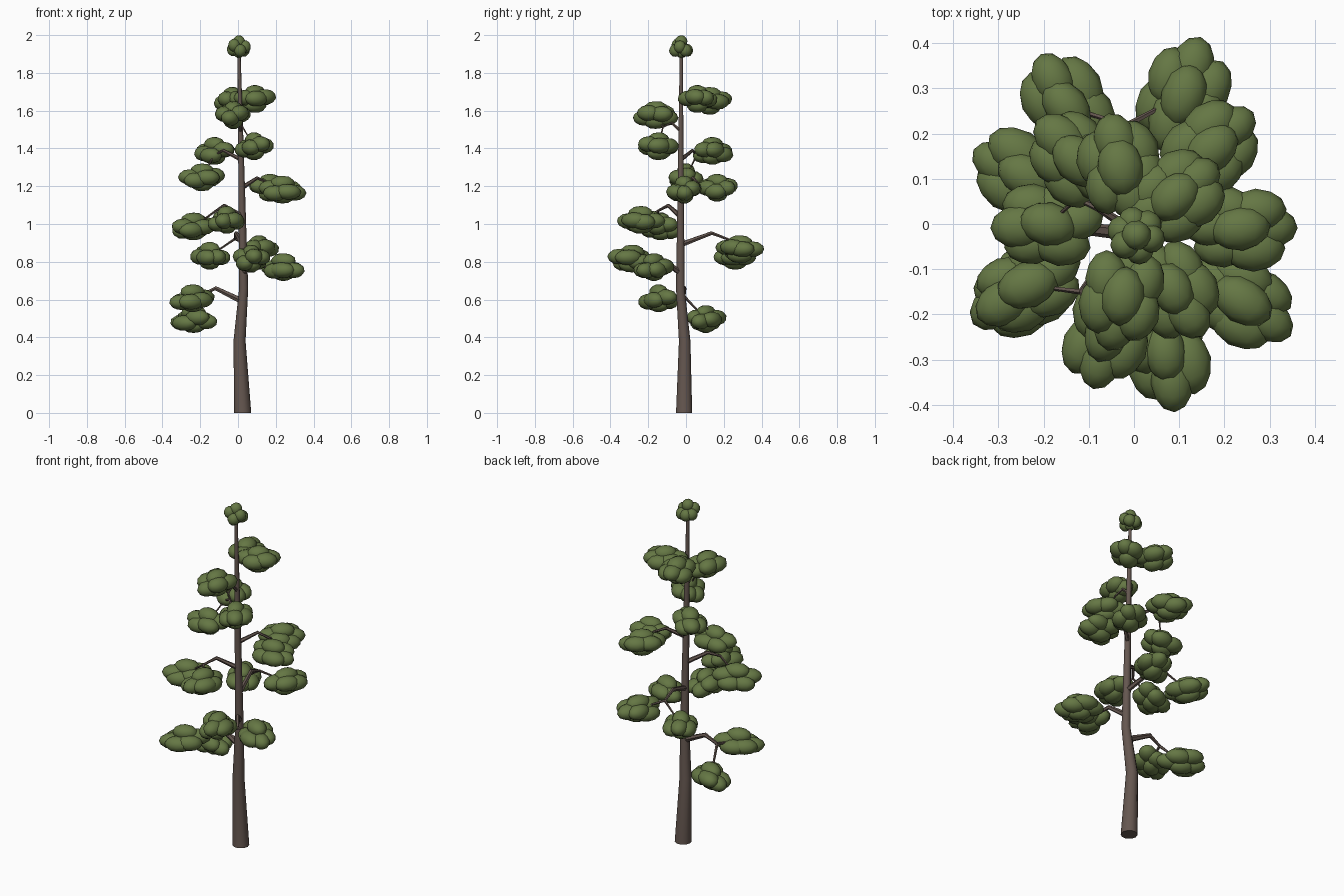
import bpy, bmesh, math, random
from mathutils import Vector, Matrix

if "Cube" in bpy.data.objects:
    bpy.data.objects.remove(bpy.data.objects["Cube"])

random.seed(4)

def material(name, color):
    m = bpy.data.materials.new(name)
    m.diffuse_color = (*color, 1)
    m.use_nodes = True
    m.node_tree.nodes["Principled BSDF"].inputs["Base Color"].default_value = m.diffuse_color
    return m

BARK = material("bark", (0.13, 0.095, 0.08))
LEAF = material("leaf", (0.13, 0.185, 0.058))

def finish(bm, name, mat, angle):
    bmesh.ops.recalc_face_normals(bm, faces=bm.faces)
    me = bpy.data.meshes.new(name)
    bm.to_mesh(me)
    bm.free()
    me.materials.append(mat)
    ob = bpy.data.objects.new(name, me)
    bpy.context.collection.objects.link(ob)
    bpy.ops.object.select_all(action='DESELECT')
    ob.select_set(True)
    bpy.context.view_layer.objects.active = ob
    bpy.ops.object.shade_smooth_by_angle(angle=math.radians(angle))

def tube(bm, points, radii, sides, level=False):
    """Tapered tube through the points; level keeps every ring horizontal."""
    pts = [Vector(p) for p in points]
    rings = []
    for i, (p, r) in enumerate(zip(pts, radii)):
        d = pts[min(i + 1, len(pts) - 1)] - pts[max(i - 1, 0)]
        rot = Matrix() if level else d.to_track_quat('Z', 'Y').to_matrix().to_4x4()
        rings.append([bm.verts.new(p + rot @ Vector((r * math.cos(a), r * math.sin(a), 0)))
                      for a in (2 * math.pi * k / sides for k in range(sides))])
    for a, b in zip(rings, rings[1:]):
        for k in range(sides):
            n = (k + 1) % sides
            bm.faces.new((a[k], a[n], b[n], b[k]))
    bm.faces.new(rings[0][::-1])
    bm.faces.new(rings[-1])

def foliage(name, centre, size, stretch=0.54):
    """Pad of overlapping ellipsoids pointing outward: top, bottom and a ring of six."""
    bm = bmesh.new()
    L, W, H = size
    spots = [(0, 0, 0.45), (0, 0, -0.4)]
    for k in range(6):
        a = k * math.pi / 3 + random.uniform(-0.15, 0.15)
        spots.append((0.5 * math.cos(a), 0.5 * math.sin(a), random.uniform(-0.3, 0.2)))
    turn = Matrix.Translation(centre) @ Matrix.Rotation(math.atan2(centre[1], centre[0]), 4, 'Z')
    for x, y, z in spots:
        f = random.uniform(0.94, 1.06)
        m = (turn @ Matrix.Translation((x * L, y * W, z * H))
             @ Matrix.Rotation(random.uniform(-0.2, 0.2), 4, 'Z')
             @ Matrix.Diagonal((stretch * L * f, 0.5 * W * f, 0.56 * H, 1))
             @ Matrix.Rotation(math.pi / 2, 4, 'Y'))
        bmesh.ops.create_icosphere(bm, subdivisions=2, radius=1, matrix=m)
    finish(bm, name, LEAF, 60)

# Trunk: x, y, z, radius
TRUNK = [(0.025, -0.01, 0, 0.045), (0.008, -0.007, 0.38, 0.032),
         (0.03, -0.03, 0.66, 0.024), (0.005, -0.025, 1.93, 0.008)]
bm = bmesh.new()
tube(bm, [t[:3] for t in TRUNK], [t[3] for t in TRUNK], 10, level=True)
finish(bm, "trunk", BARK, 40)

def trunk_at(z):
    for a, b in zip(TRUNK, TRUNK[1:]):
        if a[2] <= z <= b[2]:
            return Vector(a[:3]).lerp(Vector(b[:3]), (z - a[2]) / (b[2] - a[2]))

# Foliage pad centres, one pair per forked branch, from the bottom up
PADS = [
    ((-0.24, -0.145, 0.605), (-0.235, 0.105, 0.495)),
    ((0.24, -0.17, 0.77), (0.07, -0.285, 0.815)),
    ((-0.15, 0.26, 0.83), (0.11, 0.285, 0.865)),
    ((-0.235, -0.135, 0.985), (-0.06, -0.24, 1.02)),
    ((0.235, -0.01, 1.18), (0.17, 0.165, 1.19)),
    ((-0.125, 0.14, 1.385), (-0.19, 0, 1.245)),
    ((-0.025, -0.16, 1.575), (0.085, -0.145, 1.41)),
    ((0.09, 0.06, 1.66), (-0.03, 0.125, 1.65)),
]
for i, pads in enumerate(PADS):
    # Branch rises to a knee, then forks to its two pads
    r = 0.018 - 0.0013 * i
    start = trunk_at(0.59 + 0.15 * i)
    middle = (Vector(pads[0]) + Vector(pads[1])) / 2
    rise = 0.07 - 0.004 * i
    knee = Vector((middle.x * 0.5, middle.y * 0.5, start.z + rise))
    fork = Vector((middle.x * 0.8, middle.y * 0.8, start.z + rise * 0.5))
    bm = bmesh.new()
    tube(bm, [start, knee, fork], [r, r * 0.7, r * 0.45], 6)
    for centre in pads:
        tube(bm, [fork, centre], [r * 0.45, r * 0.25], 5)
    finish(bm, f"branch_{i + 1}", BARK, 40)
    length = 0.132 - 0.002 * i
    for side, centre in zip("ab", pads):
        foliage(f"foliage_{i + 1}{side}", centre, (length, 0.098, 0.076))

# Round tuft at the tip
foliage("top_tuft", (0.005, -0.025, 1.937), (0.065, 0.065, 0.062), 0.5)
